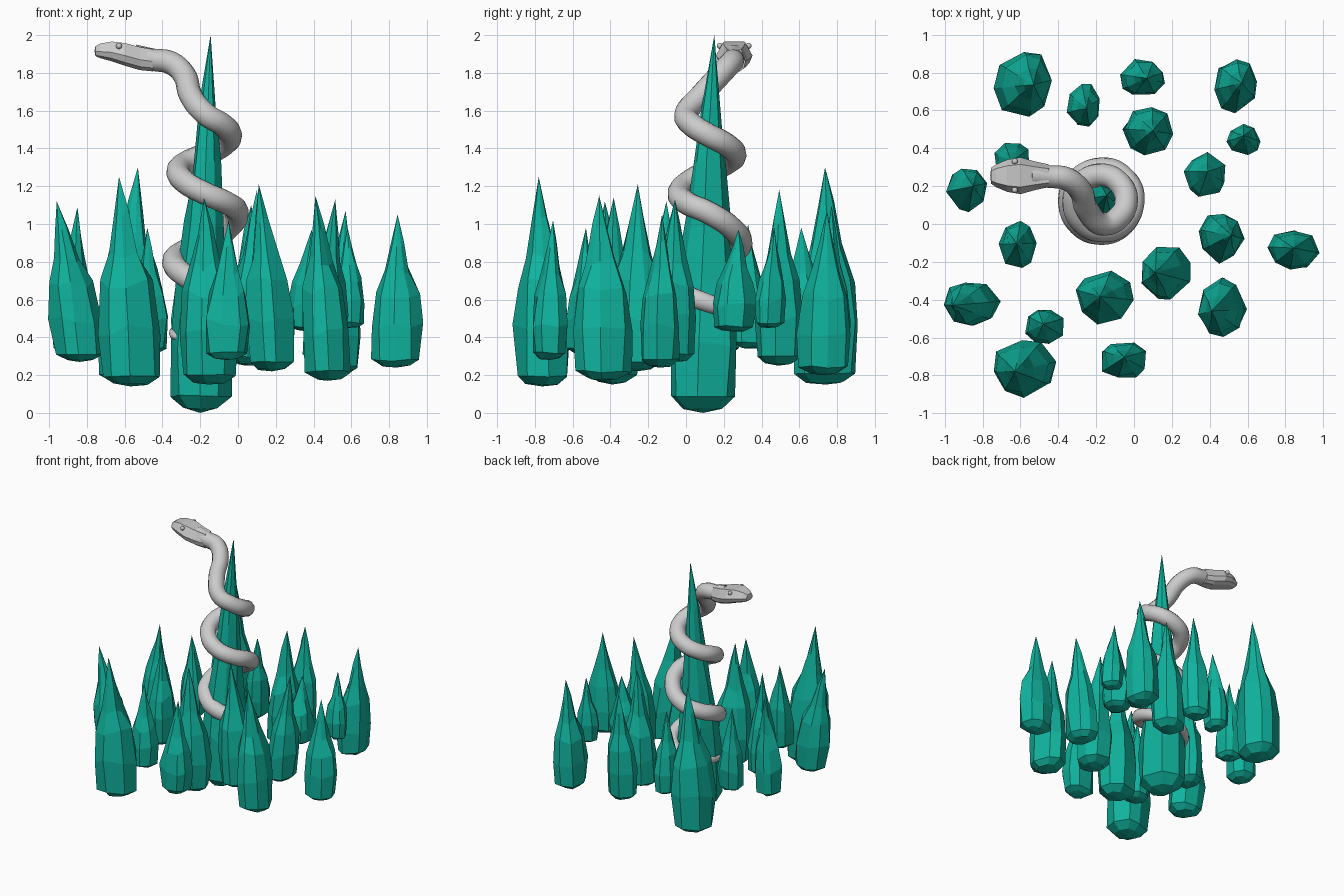
import bpy, bmesh, math, random
from mathutils import Vector

if "Cube" in bpy.data.objects:
    bpy.data.objects.remove(bpy.data.objects["Cube"])

random.seed(7)
teal = bpy.data.materials.new("teal_crystal")
teal.diffuse_color = (0.005, 0.45, 0.34, 1)
teal.use_nodes = True
teal.node_tree.nodes["Principled BSDF"].inputs["Base Color"].default_value = teal.diffuse_color


def loft(name, rings, start, end, mat=None):
    """Skin equal-length rings and close both ends to a point."""
    bm = bmesh.new()
    vr = [[bm.verts.new(p) for p in ring] for ring in rings]
    n = len(vr[0])
    for a, b in zip(vr, vr[1:]):
        for i in range(n):
            j = (i + 1) % n
            bm.faces.new((a[i], a[j], b[j], b[i]))
    for ring, tip in ((vr[0], start), (vr[-1], end)):
        t = bm.verts.new(tip)
        for i in range(n):
            bm.faces.new((ring[i], ring[(i + 1) % n], t))
    bmesh.ops.recalc_face_normals(bm, faces=bm.faces)
    me = bpy.data.meshes.new(name)
    bm.to_mesh(me)
    bm.free()
    ob = bpy.data.objects.new(name, me)
    bpy.context.collection.objects.link(ob)
    if mat:
        me.materials.append(mat)
    return ob


def crystal(name, x, y, rx, ry, z0, z1, tx, ty, profile, sides=8):
    """Irregular faceted shard, leaning to its tip above the shoulder."""
    h = z1 - z0
    phase = random.uniform(0, 6.28)
    ang = [phase + (i + random.uniform(-.22, .22)) * math.tau / sides for i in range(sides)]
    rings = []
    for t, s in profile:
        k = t ** 1.3
        cx, cy = x + (tx - x) * k, y + (ty - y) * k
        ring = []
        for a in ang:
            r = s * random.uniform(.9, 1.07)
            dz = random.uniform(-.035, .035) * h if t > .1 else random.uniform(-.006, .006)
            ring.append((cx + rx * r * math.cos(a), cy + ry * r * math.sin(a), z0 + t * h + dz))
        rings.append(ring)
    return loft(name, rings, (x, y, z0), (tx, ty, z1), teal)


# Small crystals: x, y, half width x, half width y, bottom, top, tip x
shards = [
    (-.59, .74, .16, .18, .15, 1.30, -.53),
    (-.27, .63, .09, .12, .33, .98, -.25),
    (.04, .77, .125, .105, .25, 1.10, .07),
    (.53, .73, .12, .15, .20, 1.07, .57),
    (.07, .49, .135, .13, .25, 1.18, .10),
    (.585, .44, .09, .08, .45, .98, .58),
    (.375, .25, .11, .12, .43, .97, .39),
    (-.64, .33, .10, .10, .34, 1.00, -.65),
    (-.885, .18, .11, .12, .31, 1.09, -.85),
    (-.61, -.11, .105, .12, .30, 1.12, -.62),
    (.445, -.07, .12, .135, .27, 1.13, .515),
    (.84, -.14, .14, .11, .24, 1.05, .845),
    (-.84, -.42, .14, .125, .27, 1.12, -.96),
    (-.155, -.39, .16, .14, .15, 1.14, -.18),
    (.18, -.26, .135, .15, .22, 1.21, .11),
    (.475, -.44, .13, .16, .17, 1.15, .41),
    (-.475, -.54, .11, .095, .31, .98, -.48),
    (-.06, -.72, .125, .105, .28, 1.02, -.05),
    (-.57, -.76, .17, .155, .14, 1.25, -.63),
]
small_profile = [(.012, .55), (.05, .93), (.27, 1), (.48, .83), (.64, .5), (.82, .25)]
for i, (x, y, rx, ry, z0, z1, tx) in enumerate(shards):
    crystal(f"small_crystal_{i + 1:02d}", x, y, rx, ry, z0, z1, tx,
            y + random.uniform(-.02, .03), small_profile)

# Tall central crystal
crystal("tall_crystal", -.2, .09, .168, .19, 0, 2, -.145, .15,
        [(.012, .55), (.045, .95), (.2, 1), (.33, .83), (.5, .62), (.64, .46), (.8, .27)])

# Snake body: neck points, then a helix down round the tall crystal
path = [(-.55, .255, 1.895, .9), (-.45, .25, 1.87, .95), (-.36, .24, 1.855, 1),
        (-.285, .18, 1.79, 1), (-.25, .08, 1.68, 1)]
heights = [1.58, 1.47, 1.37, 1.28, 1.16, 1.06, .9, .8, .67, .58, .49, .42, .37]
steps = 2
for i in range((len(heights) - 1) * steps + 1):
    u = i / steps
    k = min(int(u), len(heights) - 2)
    z = heights[k] + (heights[k + 1] - heights[k]) * (u - k)
    a = -math.pi / 2 + u * math.pi / 2
    r = min(.12 + .009 * u, .17)
    taper = 1 if u < 8 else 1 - .2 * (u - 8)
    path.append((-.17 + r * math.cos(a), .12 + r * math.sin(a), z, taper))
cu = bpy.data.curves.new("snake_body", 'CURVE')
cu.dimensions = '3D'
cu.bevel_depth = .062
cu.bevel_resolution = 4
cu.resolution_u = 6
cu.use_fill_caps = True
sp = cu.splines.new('BEZIER')
sp.bezier_points.add(len(path) - 1)
for bp, (x, y, z, r) in zip(sp.bezier_points, path):
    bp.co = (x, y, z)
    bp.radius = r
    bp.handle_left_type = bp.handle_right_type = 'AUTO'
body = bpy.data.objects.new("snake_body", cu)
bpy.context.collection.objects.link(body)
bpy.context.view_layer.objects.active = body
body.select_set(True)
bpy.ops.object.convert(target='MESH')
bpy.ops.object.shade_smooth()

# Snake head: flat-faced sections of x, half width, bottom, top
sections = [(-.45, .06, 1.808, 1.925), (-.52, .075, 1.815, 1.937), (-.60, .097, 1.838, 1.958),
            (-.67, .085, 1.862, 1.966), (-.73, .06, 1.878, 1.955), (-.755, .042, 1.89, 1.94)]
outline = [(1, .45), (.62, 1), (-.62, 1), (-1, .45), (-.85, .15), (-.5, 0), (.5, 0), (.85, .15)]
rings = [[(x, .255 + w * oy, zb + (zt - zb) * oz) for oy, oz in outline]
         for x, w, zb, zt in sections]
loft("snake_head", rings, (-.44, .255, 1.865), (-.76, .255, 1.915))

# Eyes
for side, name in ((-1, "left_eye"), (1, "right_eye")):
    bpy.ops.mesh.primitive_uv_sphere_add(segments=12, ring_count=8, radius=.016,
                                         location=(-.63, .255 + side * .076, 1.943))
    bpy.context.object.name = name
    bpy.ops.object.shade_smooth()
